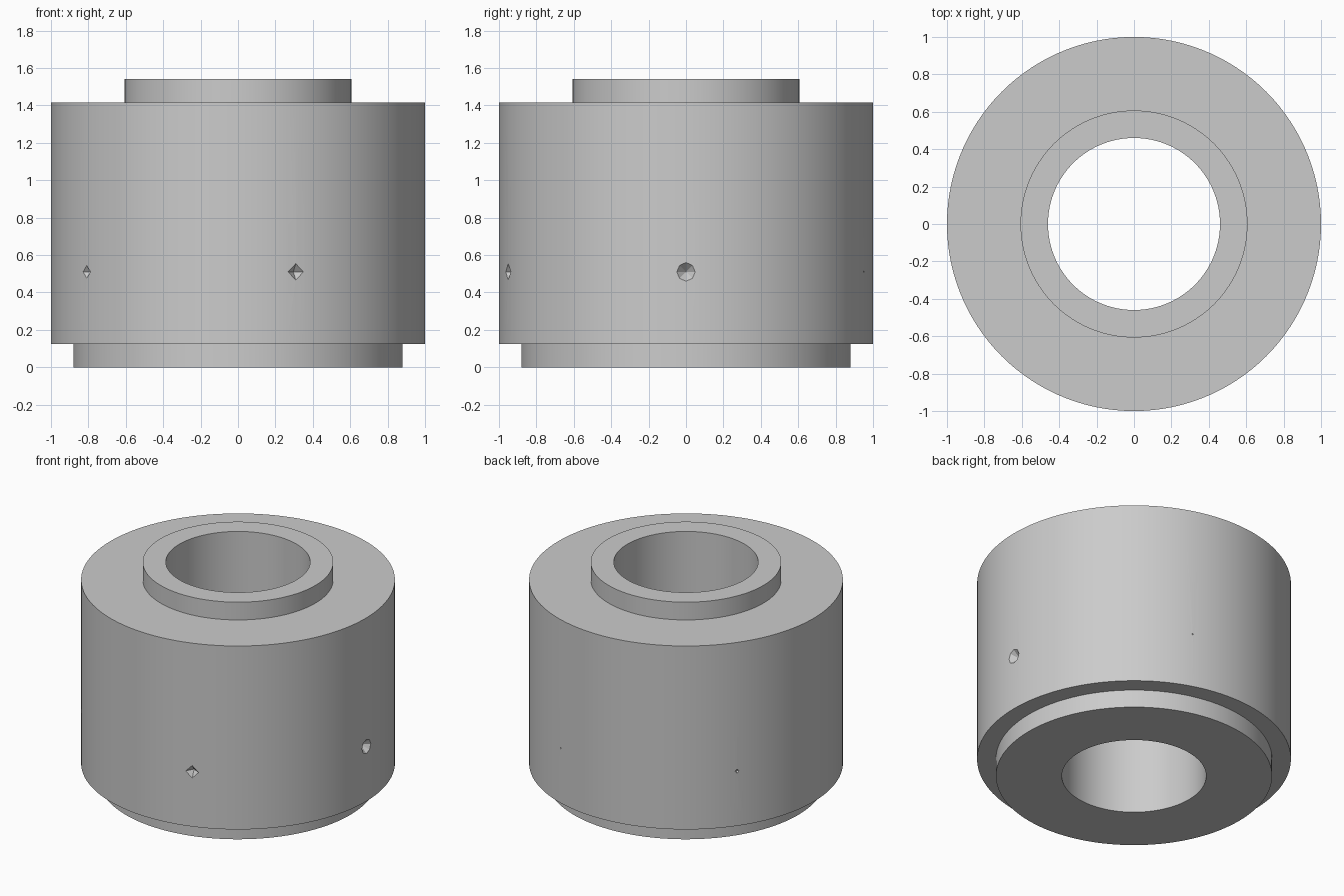
import bpy
import bmesh
import math
from mathutils import Matrix, Vector

cube = bpy.data.objects.get("Cube")
if cube:
    bpy.data.objects.remove(cube, do_unlink=True)

grey = bpy.data.materials.new("plain_grey")
grey.use_nodes = True
grey.diffuse_color = (0.6, 0.6, 0.6, 1)
grey.node_tree.nodes["Principled BSDF"].inputs["Base Color"].default_value = (0.6, 0.6, 0.6, 1)


def make_object(name, bm):
    bmesh.ops.recalc_face_normals(bm, faces=bm.faces)
    mesh = bpy.data.meshes.new(name)
    bm.to_mesh(mesh)
    bm.free()
    mesh.materials.append(grey)
    obj = bpy.data.objects.new(name, mesh)
    bpy.context.collection.objects.link(obj)
    return obj


# Stepped sleeve: closed (radius, height) profile turned about z
BORE, FOOT, WALL, COLLAR = 0.46, 0.88, 1.0, 0.607
STEP, SHOULDER, TOP = 0.125, 1.415, 1.54
profile = [(BORE, 0), (FOOT, 0), (FOOT, STEP), (WALL, STEP),
           (WALL, SHOULDER), (COLLAR, SHOULDER), (COLLAR, TOP), (BORE, TOP)]
bm = bmesh.new()
verts = [bm.verts.new((r, 0, z)) for r, z in profile]
edges = [bm.edges.new((verts[i - 1], verts[i])) for i in range(len(verts))]
bmesh.ops.spin(bm, geom=verts + edges, cent=(0, 0, 0), axis=(0, 0, 1),
               angle=math.tau, steps=120, use_duplicate=False)
bmesh.ops.remove_doubles(bm, verts=bm.verts, dist=0.0001)
sleeve = make_object("stepped_sleeve", bm)

# Five pointed dimples around the wall, each smaller than the last
bm = bmesh.new()
for i, size in enumerate((0.05, 0.044, 0.034, 0.014, 0.006)):
    place = (Matrix.Rotation(-i * math.tau / 5, 4, 'Z')
             @ Matrix.Translation(Vector((WALL - 0.4 * size, 0, 0.51)))
             @ Matrix.Rotation(-math.pi / 2, 4, 'Y'))
    bmesh.ops.create_cone(bm, cap_ends=True, segments=8 if i == 0 else 4,
                          radius1=1.2 * size, radius2=0, depth=1.2 * size, matrix=place)
cutter = make_object("dimple_cutter", bm)
cutter.hide_render = True

cut = sleeve.modifiers.new("dimples", 'BOOLEAN')
cut.operation = 'DIFFERENCE'
cut.solver = 'EXACT'
cut.object = cutter

# Apply the cut, then smooth the round walls and keep the rims sharp
bpy.ops.object.select_all(action='DESELECT')
sleeve.select_set(True)
bpy.context.view_layer.objects.active = sleeve
bpy.ops.object.modifier_apply(modifier=cut.name)
bpy.data.objects.remove(cutter, do_unlink=True)
bpy.ops.object.shade_smooth_by_angle(angle=math.radians(30))
